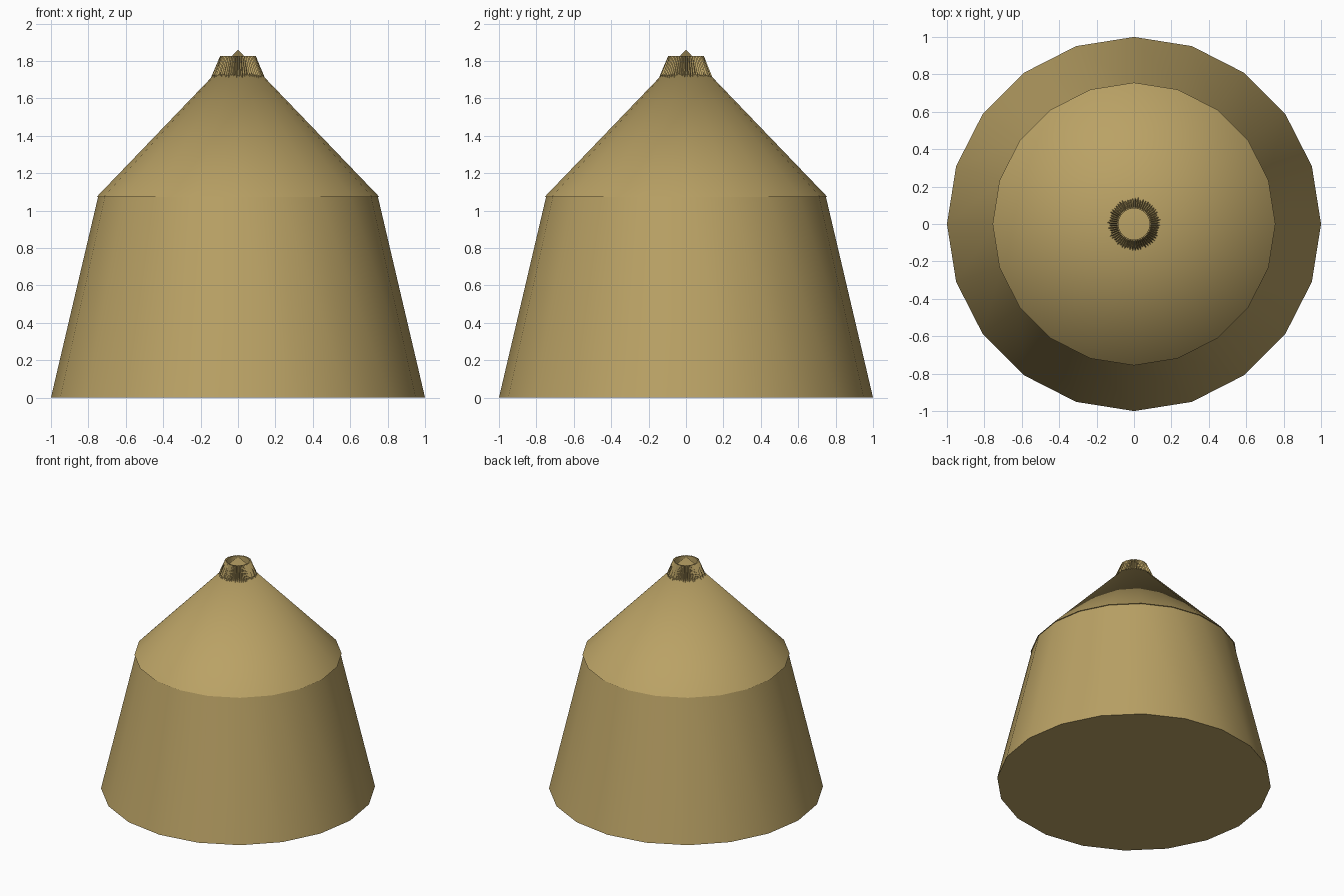
import bpy, bmesh, math, random

if "Cube" in bpy.data.objects:
    bpy.data.objects.remove(bpy.data.objects["Cube"])

random.seed(4)


def material(name, color):
    m = bpy.data.materials.new(name)
    m.diffuse_color = color
    m.use_nodes = True
    m.node_tree.nodes["Principled BSDF"].inputs["Base Color"].default_value = m.diffuse_color
    return m


STRAW = material("straw", (0.49, 0.36, 0.13, 1))


def frustum(name, r1, r2, z1, z2, sides=20):
    bm = bmesh.new()
    bmesh.ops.create_cone(bm, cap_ends=True, segments=sides,
                          radius1=r1, radius2=r2, depth=z2 - z1)
    bmesh.ops.translate(bm, verts=bm.verts, vec=(0, 0, (z1 + z2) / 2))
    return finish(name, bm)


def finish(name, bm):
    bmesh.ops.remove_doubles(bm, verts=bm.verts, dist=1e-5)
    bmesh.ops.recalc_face_normals(bm, faces=bm.faces)
    mesh = bpy.data.meshes.new(name)
    bm.to_mesh(mesh)
    bm.free()
    mesh.materials.append(STRAW)
    ob = bpy.data.objects.new(name, mesh)
    bpy.context.collection.objects.link(ob)
    return ob


def smooth(ob, angle=30):
    bpy.ops.object.select_all(action='DESELECT')
    ob.select_set(True)
    bpy.context.view_layer.objects.active = ob
    bpy.ops.object.shade_smooth_by_angle(angle=math.radians(angle))


# tapered wall and conical roof
smooth(frustum("wall", 1.0, 0.747, 0, 1.078))
smooth(frustum("roof", 0.756, 0.0, 1.073, 1.86))

# pleated straw tuft around the peak, open at the top
bm = bmesh.new()
N = 120
rings = []
for i in range(N):
    a = 2 * math.pi * i / N
    fold = i % 2
    r_low = random.uniform(0.132, 0.145) if fold else random.uniform(0.118, 0.128)
    r_top = 0.096 if fold else 0.086
    z_low = 1.86 - r_low * 1.041 + random.uniform(-0.002, 0.006)
    rings.append([bm.verts.new((r * math.cos(a), r * math.sin(a), z))
                  for r, z in ((r_low, z_low), (r_top, 1.826), (0.083, 1.826), (0.083, 1.768))])
for i in range(N):
    a, b = rings[i], rings[(i + 1) % N]
    for k in range(3):
        bm.faces.new((a[k], b[k], b[k + 1], a[k + 1]))
finish("roof_tuft", bm)
